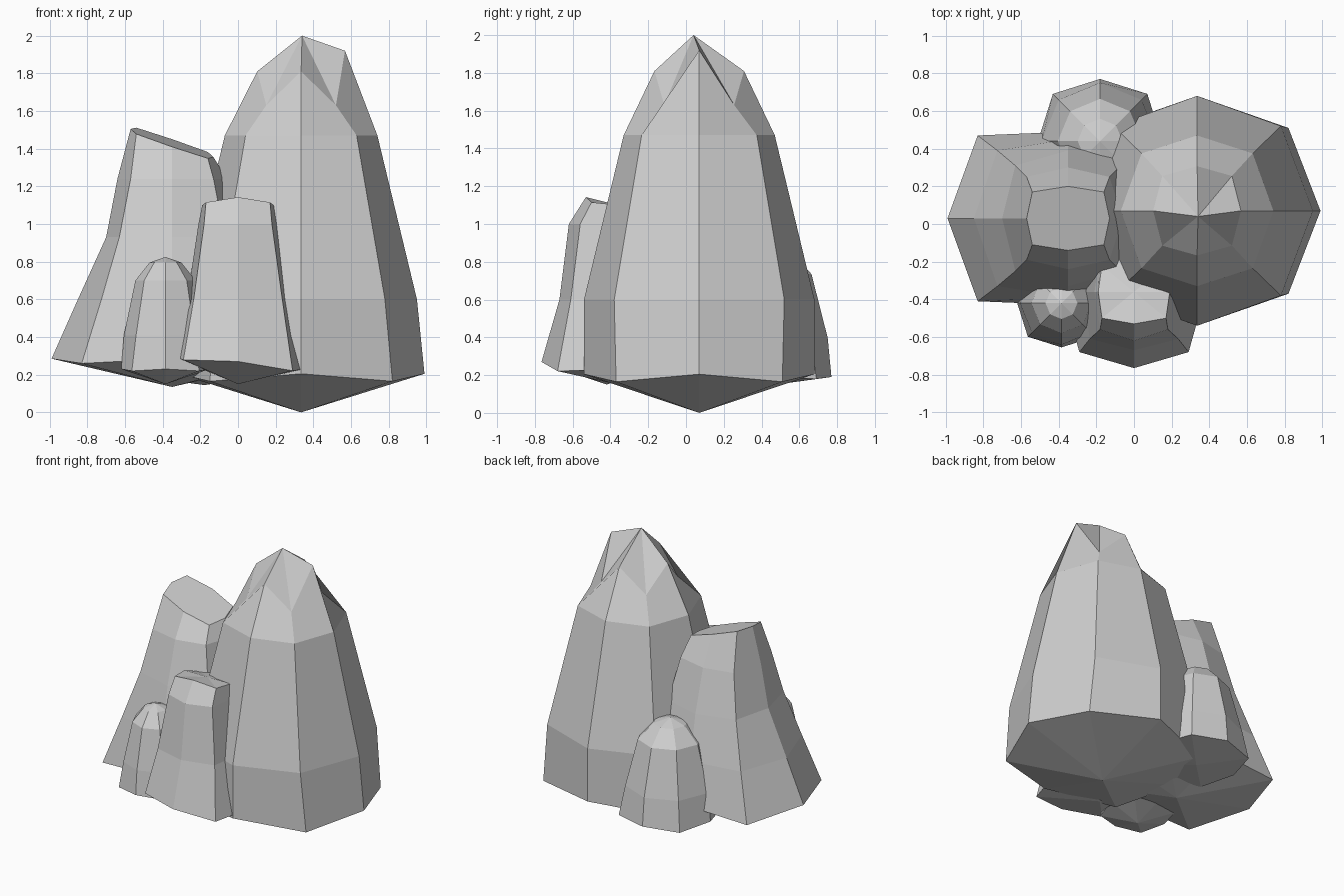
import bpy
import bmesh
from math import sqrt

default_cube = bpy.data.objects.get("Cube")
if default_cube:
    bpy.data.objects.remove(default_cube, do_unlink=True)

# One plain grey stone colour
stone = bpy.data.materials.new("grey_stone")
stone.use_nodes = True
colour = (0.62, 0.62, 0.62, 1)
stone.diffuse_color = colour
stone.node_tree.nodes["Principled BSDF"].inputs["Base Color"].default_value = colour

# Eight directions around a rock: straight ones alternate with corners
DIRECTIONS = [(1, 0), (1, 1), (0, 1), (-1, 1), (-1, 0), (-1, -1), (0, -1), (1, -1)]


def ring(bm, centre, rx, ry, z, corner=None, corner_z=None, tilt=(0, 0)):
    """Add eight vertices; corner is the x, y offset of the diagonal ones."""
    cx, cy = centre
    dx, dy = corner or (rx / sqrt(2), ry / sqrt(2))
    verts = []
    for sx, sy in DIRECTIONS:
        diagonal = sx != 0 and sy != 0
        x, y = (sx * dx, sy * dy) if diagonal else (sx * rx, sy * ry)
        height = corner_z if diagonal and corner_z is not None else z
        height += tilt[0] * x + tilt[1] * y
        verts.append(bm.verts.new((cx + x, cy + y, height)))
    return verts


def rock(name, centre, bottom, layers, apex, raised=None):
    """Stack rings between a bottom point and an apex into a faceted rock."""
    bm = bmesh.new()
    rings = [ring(bm, centre, **layer) for layer in layers]
    if raised:
        layer_index, side, amount = raised
        rings[layer_index][side].co.z += amount
    low = bm.verts.new((*centre, bottom))
    top = bm.verts.new(apex)
    for i in range(len(DIRECTIONS)):
        j = (i + 1) % len(DIRECTIONS)
        bm.faces.new((low, rings[0][j], rings[0][i]))
        for lower, upper in zip(rings, rings[1:]):
            bm.faces.new((lower[i], lower[j], upper[j], upper[i]))
        bm.faces.new((rings[-1][i], rings[-1][j], top))
    bmesh.ops.recalc_face_normals(bm, faces=bm.faces)
    mesh = bpy.data.meshes.new(name)
    bm.to_mesh(mesh)
    bm.free()
    mesh.materials.append(stone)
    obj = bpy.data.objects.new(name, mesh)
    bpy.context.collection.objects.link(obj)
    return obj


def dome_rock(name, centre, radius, base, height, bottom):
    """Small rounded rock, with every ring in proportion to its base."""
    profile = [(1, 0), (0.94, 0.3), (0.68, 0.79), (0.36, 0.95)]
    layers = [dict(rx=radius * r, ry=radius * r, z=base + height * h)
              for r, h in profile]
    layers[0]["corner_z"] = base - 0.01
    layers[0]["corner"] = (radius * 0.76, radius * 0.76)
    rock(name, centre, bottom, layers, (*centre, base + height))


# Tall pointed rock
rock("tall_rock", (0.335, 0.07), 0, [
    dict(rx=0.655, ry=0.61, z=0.205, corner=(0.485, 0.44), corner_z=0.165),
    dict(rx=0.615, ry=0.61, z=0.6, corner=(0.445, 0.45)),
    dict(rx=0.405, ry=0.4, z=1.47, corner=(0.295, 0.305)),
    dict(rx=0.233, ry=0.237, z=1.81, corner=(0.185, 0.185), corner_z=1.63),
], (0.34, 0.04, 2), raised=(3, 0, 0.11))

# Broad rock with a slanted flat top
rock("slanted_rock", (-0.35, 0.03), 0.135, [
    dict(rx=0.64, ry=0.46, z=0.285, corner=(0.48, 0.44), corner_z=0.26),
    dict(rx=0.5, ry=0.42, z=0.6, corner=(0.375, 0.36)),
    dict(rx=0.35, ry=0.36, z=0.93, corner=(0.28, 0.28)),
    dict(rx=0.29, ry=0.27, z=1.24, corner=(0.22, 0.22)),
    dict(rx=0.22, ry=0.17, z=1.43, corner=(0.19, 0.14), tilt=(-0.34, 0.12)),
], (-0.35, 0.03, 1.43))

# Front rock with a flat top sloping backward
rock("front_rock", (0, -0.36), 0.15, [
    dict(rx=0.38, ry=0.405, z=0.27, corner=(0.29, 0.32), corner_z=0.25,
         tilt=(-0.1, 0)),
    dict(rx=0.27, ry=0.31, z=0.6, corner=(0.235, 0.25)),
    dict(rx=0.21, ry=0.26, z=1.0, corner=(0.18, 0.2)),
    dict(rx=0.19, ry=0.17, z=1.1, corner=(0.17, 0.14), corner_z=1.08,
         tilt=(0, -0.25)),
], (0, -0.36, 1.1))

# Small rounded rocks at the front and back
dome_rock("small_front_rock", (-0.385, -0.42), 0.235, 0.23, 0.595, 0.15)
dome_rock("small_back_rock", (-0.18, 0.44), 0.33, 0.19, 0.69, 0.145)
